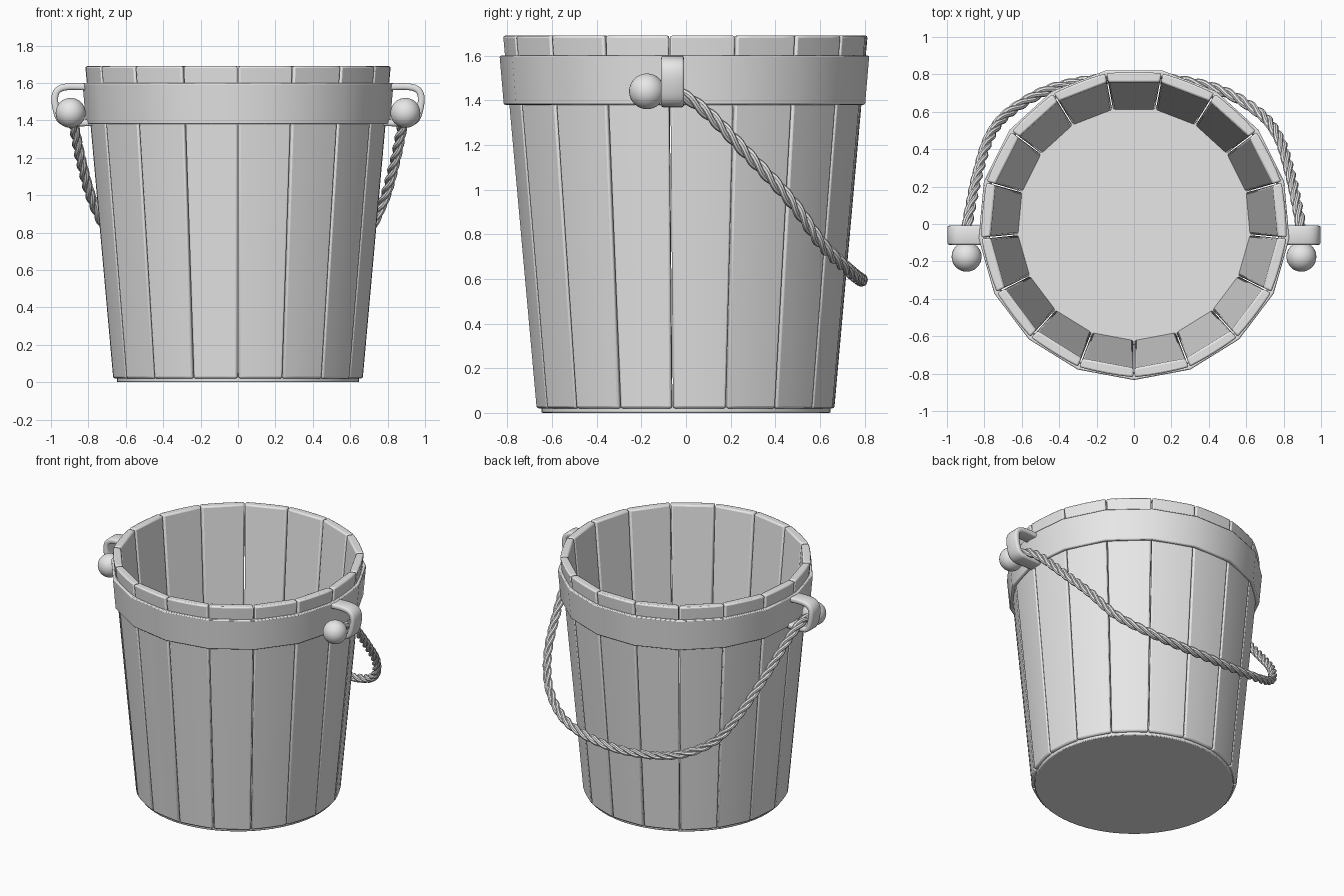
import bpy, bmesh, math
from math import sin, cos, pi, tau
from mathutils import Vector

cube = bpy.data.objects.get("Cube")
if cube:
    bpy.data.objects.remove(cube, do_unlink=True)

STAVES = 17
SEAM = -pi / 2          # one seam sits at the front centre
STEP = tau / STAVES

grey = bpy.data.materials.new("plain_grey")
grey.use_nodes = True
grey.diffuse_color = (0.8, 0.8, 0.8, 1)
grey.node_tree.nodes["Principled BSDF"].inputs["Base Color"].default_value = (0.8, 0.8, 0.8, 1)


def finish(name, bm, bevel=0, solid=0):
    """Turn a bmesh into a smooth-shaded object with optional thickness and bevel."""
    bmesh.ops.recalc_face_normals(bm, faces=bm.faces)
    mesh = bpy.data.meshes.new(name)
    bm.to_mesh(mesh)
    bm.free()
    mesh.materials.append(grey)
    ob = bpy.data.objects.new(name, mesh)
    bpy.context.collection.objects.link(ob)
    if solid:
        mod = ob.modifiers.new("thickness", 'SOLIDIFY')
        mod.thickness, mod.offset = solid, 0
    if bevel:
        mod = ob.modifiers.new("bevel", 'BEVEL')
        mod.width, mod.segments, mod.limit_method = bevel, 2, 'ANGLE'
        mod.angle_limit = math.radians(40)
    bpy.ops.object.select_all(action='DESELECT')
    ob.select_set(True)
    bpy.context.view_layer.objects.active = ob
    bpy.ops.object.shade_smooth_by_angle(angle=math.radians(35))
    return ob


def polar(r, a, z):
    return Vector((r * cos(a), r * sin(a), z))


def skin(bm, rings, close_rings=False):
    """Bridge consecutive closed rings of vertices."""
    n = len(rings[0])
    pairs = list(zip(rings, rings[1:])) + ([(rings[-1], rings[0])] if close_rings else [])
    for a, b in pairs:
        for i in range(n):
            j = (i + 1) % n
            bm.faces.new((a[i], a[j], b[j], b[i]))


def smooth_path(points, steps):
    """Catmull-Rom samples through the points."""
    p = [Vector(q) for q in points]
    p = [2 * p[0] - p[1]] + p + [2 * p[-1] - p[-2]]
    out = []
    for a, b, c, d in zip(p, p[1:], p[2:], p[3:]):
        for k in range(steps):
            t = k / steps
            out.append(0.5 * (2 * b + (c - a) * t + (2 * a - 5 * b + 4 * c - d) * t * t
                              + (3 * b - a - 3 * c + d) * t ** 3))
    return out + [p[-2]]


# Staves: tapered planks with gently bowed outer faces
def stave(index):
    a0 = SEAM + index * STEP + 0.004
    a1 = a0 + STEP - 0.008
    bm = bmesh.new()
    rings = []
    for r, z in ((0.67, 0.02), (0.82, 1.69)):
        left, right = polar(r, a0, z), polar(r, a1, z)
        ring = []
        for k in range(5):
            t = k / 4
            ring.append((left.lerp(right, t) + polar(r, a0 + (a1 - a0) * t, z)) / 2)
        ring += [polar(r - 0.05, a1, z), polar(r - 0.05, a0, z)]
        rings.append([bm.verts.new(v) for v in ring])
    skin(bm, rings)
    bm.faces.new(rings[0])
    bm.faces.new(rings[1])
    finish(f"stave_{index + 1}", bm, bevel=0.01)


for i in range(STAVES):
    stave(i)

# Hoop: faceted like the staves
bm = bmesh.new()
hoop = [[bm.verts.new(polar(r, SEAM + i * STEP, z)) for i in range(STAVES)]
        for r, z in ((0.79, 1.38), (0.816, 1.38), (0.835, 1.6), (0.80, 1.6))]
skin(bm, hoop, close_rings=True)
finish("hoop", bm, bevel=0.007)

# Base disc, slightly recessed inside the staves
bm = bmesh.new()
disc = [[bm.verts.new(polar(0.648, i * tau / 64, z)) for i in range(64)] for z in (0, 0.05)]
skin(bm, disc)
for ring in disc:
    bm.faces.new(ring)
finish("base", bm, bevel=0.006)

# Ears: bent straps that hold the handle, with a round knot in front of each
EAR = [(0.79, 0, 1.578), (0.91, 0, 1.58), (0.965, 0, 1.56), (0.98, 0, 1.51),
       (0.965, 0, 1.43), (0.94, 0, 1.395), (0.89, 0, 1.387), (0.77, 0, 1.387)]
for side, label in ((1, "left"), (-1, "right")):
    bm = bmesh.new()
    rows = []
    for p in smooth_path(EAR, 4):
        rows.append([bm.verts.new((side * p.x, y, p.z)) for y in (-0.112, -0.008)])
    for a, b in zip(rows, rows[1:]):
        bm.faces.new((a[0], a[1], b[1], b[0]))
    finish(f"{label}_ear", bm, bevel=0.012, solid=0.036)

    bm = bmesh.new()
    bmesh.ops.create_uvsphere(bm, u_segments=32, v_segments=16, radius=0.08)
    bmesh.ops.translate(bm, verts=bm.verts, vec=(side * 0.895, -0.175, 1.44))
    finish(f"{label}_knot", bm)

# Rope handle: three strands twisted around a path hanging behind the bucket
HALF = [(0.9, -0.14, 1.44), (0.893, -0.02, 1.425), (0.87, 0.11, 1.33),
        (0.835, 0.27, 1.165), (0.77, 0.47, 0.95), (0.65, 0.61, 0.755),
        (0.40, 0.735, 0.635)]
path = smooth_path(HALF + [(0, 0.785, 0.595)] + [(-x, y, z) for x, y, z in reversed(HALF)], 36)
STRANDS, SIDES, PITCH = 3, 8, 0.24
tangents = [(path[min(i + 1, len(path) - 1)] - path[max(i - 1, 0)]).normalized()
            for i in range(len(path))]


def strand(index):
    bm = bmesh.new()
    rings, dist = [], 0
    normal = tangents[0].orthogonal().normalized()
    for i, (p, t) in enumerate(zip(path, tangents)):
        if i:
            dist += (p - path[i - 1]).length
        normal = (normal - t * normal.dot(t)).normalized()
        side = t.cross(normal)
        turn = tau * (dist / PITCH + index / STRANDS)
        centre = p + 0.0145 * (normal * cos(turn) + side * sin(turn))
        rings.append([bm.verts.new(centre + 0.0155 * (normal * cos(k * tau / SIDES)
                                                     + side * sin(k * tau / SIDES)))
                      for k in range(SIDES)])
    skin(bm, rings)
    bm.faces.new(rings[0])
    bm.faces.new(rings[-1])
    ob = finish(f"rope_strand_{index + 1}", bm)
    for poly in ob.data.polygons:
        poly.use_smooth = True


for i in range(STRANDS):
    strand(i)
